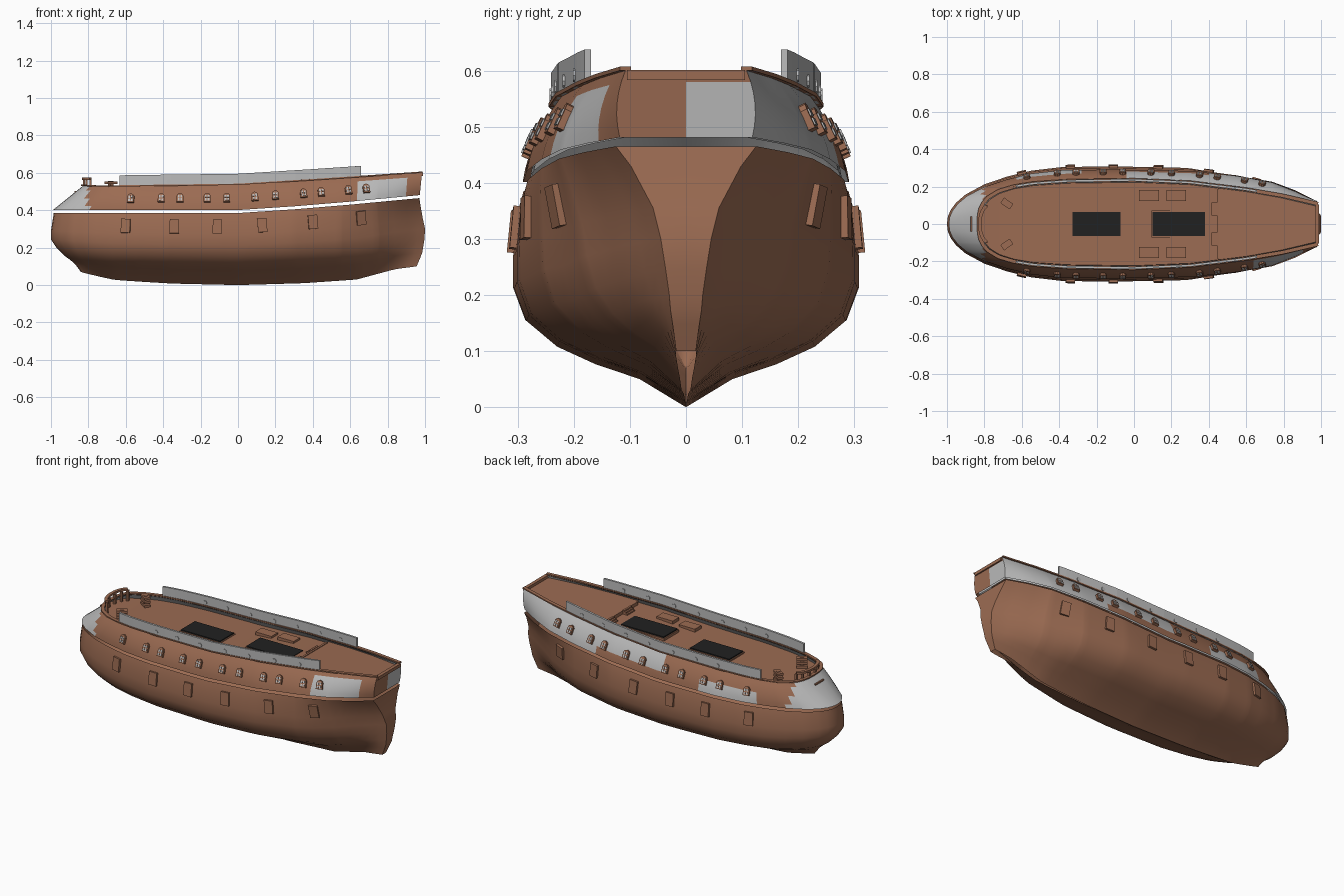
import bpy, bmesh, math
from mathutils import Matrix, Vector

if "Cube" in bpy.data.objects:
    bpy.data.objects.remove(bpy.data.objects["Cube"])


def mat(name, rgb):
    m = bpy.data.materials.new(name)
    m.diffuse_color = (*rgb, 1)
    m.use_nodes = True
    m.node_tree.nodes["Principled BSDF"].inputs["Base Color"].default_value = m.diffuse_color
    return m


BROWN = mat("brown timber", (0.33, 0.148, 0.085))
GREY = mat("light grey", (0.50, 0.50, 0.50))
BLACK = mat("hatch black", (0.015, 0.015, 0.015))


def interp(pts, x):
    if x <= pts[0][0]:
        return pts[0][1]
    for (a, p), (b, q) in zip(pts, pts[1:]):
        if x <= b:
            return p + (q - p) * (x - a) / (b - a)
    return pts[-1][1]


def finish(name, bm, mats, rule=None, smooth=True):
    bmesh.ops.remove_doubles(bm, verts=bm.verts, dist=0.0005)
    bmesh.ops.recalc_face_normals(bm, faces=bm.faces)
    me = bpy.data.meshes.new(name)
    if rule:
        for f in bm.faces:
            f.material_index = rule(f.calc_center_median())
    bm.to_mesh(me)
    bm.free()
    for m in mats:
        me.materials.append(m)
    ob = bpy.data.objects.new(name, me)
    bpy.context.collection.objects.link(ob)
    if smooth:
        bpy.ops.object.select_all(action='DESELECT')
        ob.select_set(True)
        bpy.context.view_layer.objects.active = ob
        bpy.ops.object.shade_smooth_by_angle(angle=math.radians(35))
    return ob


# Plan, sheer and section curves of the ship
PLAN = [(-1, 0), (-.995, .04), (-.98, .075), (-.95, .115), (-.9, .158), (-.8, .212), (-.68, .253),
        (-.55, .285), (-.38, .305), (-.1, .308), (.3, .30), (.55, .272), (.75, .235), (.88, .185), (1, .125)]
TOPPLAN = [(-1, 0), (-.995, .05), (-.98, .08), (-.95, .11), (-.9, .14), (-.8, .175), (-.68, .2), (-.55, .217),
           (-.35, .23), (0, .235), (.3, .222), (.6, .185), (.8, .152), (1, .108)]
KEEL = [(-1, .07), (-.85, .05), (-.7, .028), (-.35, .008), (0, 0), (.35, .01), (.64, .03), (.87, .085), (1, .1)]
WALE = [(-1, .385), (0, .385), (.3, .405), (.6, .43), (1, .465)]
TOP = [(-1, .53), (-.8, .525), (0, .535), (.4, .56), (1, .60)]
MID = [(0, 0), (.13, .27), (.2, .53), (.28, .75), (.4, .93), (.55, 1), (.7, 1), (.9, .975), (1, .94)]
STERN = [(0, .14), (.13, .19), (.2, .22), (.28, .24), (.4, .29), (.55, .36), (.7, .47), (.9, .78), (1, 1)]
BLEND = [(.25, 0), (.55, .1), (.75, .35), (.88, .65), (1, 1)]
BOWX = [(0, -.84), (.13, -.87), (.2, -.895), (.28, -.93), (.4, -.968), (.55, -1), (.7, -1), (.9, -.99), (1, -.985)]
STERNX = [(0, .955), (.13, .975), (.2, .985), (.4, .997), (.55, 1), (.7, .988), (.9, .975), (1, .97)]
XS = sorted({p[0] for p in PLAN} | {-1 + .04 * i for i in range(51)})


def shift(X, a, b):
    return X + (a + 1) * max(0, (-X - .4) / .6) ** 2 + (b - 1) * max(0, (X - .6) / .4)


def lower(X, t):
    k, w, s = interp(KEEL, X), interp(WALE, X), interp(BLEND, X)
    frac = (1 - s) * interp(MID, t) + s * interp(STERN, t)
    return Vector((shift(X, interp(BOWX, t), interp(STERNX, t)), interp(PLAN, X) * frac, k + (w - k) * t))


def upper(X, t, inset=0):
    z0, z1 = interp(WALE, X) + .016, interp(TOP, X)
    y = interp(PLAN, X) * .945 * (1 - t) + interp(TOPPLAN, X) * t
    y += .04 * t * (1 - t) * min(1, (X + 1) * 5)
    return Vector((shift(X, -.99 + .16 * t + inset, .972 + .012 * t - inset), max(0, y - inset), z0 + (z1 - z0) * t))


def loft(fn, ts, xs=XS, cap=True):
    bm = bmesh.new()
    for sy in (1, -1):
        g = [[bm.verts.new((p.x, p.y * sy, p.z)) for p in (fn(X, t) for t in ts)] for X in xs]
        for a, b in zip(g, g[1:]):
            for j in range(len(ts) - 1):
                bm.faces.new((a[j], a[j + 1], b[j + 1], b[j]))
        if cap:     # stern plate, one half each side
            mid = [bm.verts.new((v.co.x, 0, v.co.z)) for v in g[-1]]
            for j in range(len(ts) - 1):
                bm.faces.new((g[-1][j], g[-1][j + 1], mid[j + 1], mid[j]))
    return bm


def sweep(bm, pts, w, h):
    """Rectangular bar along a path: w inboard (both ways), h up."""
    rings = []
    for i, p in enumerate(pts):
        d = pts[min(i + 1, len(pts) - 1)] - pts[max(i - 1, 0)]
        n = Vector((-d.y, d.x, 0)).normalized() * w / 2
        rings.append([bm.verts.new(p + o) for o in (n, -n, -n + Vector((0, 0, h)), n + Vector((0, 0, h)))])
    for a, b in zip(rings, rings[1:]):
        for j in range(4):
            bm.faces.new((a[j], a[(j + 1) % 4], b[(j + 1) % 4], b[j]))
    bm.faces.new(rings[0])
    bm.faces.new(rings[-1])


def prism(bm, prof, z0, z1, M):
    a = [bm.verts.new(M @ Vector((x, y, z0))) for x, y in prof]
    b = [bm.verts.new(M @ Vector((x, y, z1))) for x, y in prof]
    bm.faces.new(a)
    bm.faces.new(b)
    for i in range(len(a)):
        j = (i + 1) % len(a)
        bm.faces.new((a[i], a[j], b[j], b[i]))


def rect(w, h, cx=0, cy=0):
    return [(cx - w / 2, cy - h / 2), (cx + w / 2, cy - h / 2), (cx + w / 2, cy + h / 2), (cx - w / 2, cy + h / 2)]


def box(bm, x, y, z, sx, sy, sz, turn=0):
    prism(bm, rect(sx, sy), 0, sz, Matrix.Translation((x, y, z)) @ Matrix.Rotation(turn, 4, 'Z'))


def frames(fn, X, t):
    """Surface frames on both sides: x along, y up, z outward."""
    p = fn(X, t)
    u = (fn(X + .02, t) - fn(X - .02, t)).normalized()
    v = (fn(X, t + .05) - fn(X, t - .05)).normalized()
    n = v.cross(u).normalized()
    v = u.cross(n).normalized()
    v = v if v.z > 0 else -v
    n = n if n.y > 0 else -n
    M = Matrix(((u.x, v.x, n.x, p.x), (u.y, v.y, n.y, p.y), (u.z, v.z, n.z, p.z), (0, 0, 0, 1)))
    return M, Matrix.Diagonal((1, -1, 1, 1)) @ M


# Lower hull
finish("lower_hull", loft(lower, [p[0] for p in MID]), [BROWN])


# Upper hull with grey nose and grey patches
def patches(c):
    X = c.x
    t = (c.z - interp(WALE, X)) / (interp(TOP, X) - interp(WALE, X))
    if X > .965:
        return int(c.y > 0 and t < .85)
    if X < -.8 or t < 0:
        return 1
    if c.y < 0:
        return int(.63 < X < .91 and .15 < t < .8)
    return int(X > .42 or (-.05 < X < .38 and t > .35) or (-.63 < X < -.27 and t < .6))


T = [0, .17, .33, .5, .67, .83, 1]
finish("upper_hull", loft(upper, T), [BROWN, GREY], patches)
finish("inner_lining", loft(lambda X, t: upper(X, t, .012), T), [GREY])


# Main deck and raised after deck
def deck(lift):
    def fn(X, t):
        p = upper(X, .78, .01)
        return Vector((p.x, p.y * t, interp(TOP, X) - .03 + lift))
    return fn


def deck_z(x):
    return interp(TOP, x) - .03


finish("main_deck", loft(deck(0), [0, 1], [X for X in XS if X < .5], False), [BROWN])
finish("after_deck", loft(deck(.015), [0, 1], [.45] + [X for X in XS if X > .45], False), [BROWN])

# Cap rail along the top of the hull
bm = bmesh.new()
for sy in (1, -1):
    S = Vector((1, sy, 1))
    sweep(bm, [upper(X, 1) * S for X in XS], .02, .007)
box(bm, .98, 0, .583, .02, .21, .018)
finish("cap_rail", bm, [BROWN], smooth=False)

# Tall grey side screens
bm = bmesh.new()
for sy in (1, -1):
    S = Vector((1, sy, 1))
    sweep(bm, [upper(-.665 + 1.325 * i / 30, 1) * S for i in range(31)], .012, .06)
finish("side_screens", bm, [GREY], smooth=False)

# Round bosses on the screens
bm = bmesh.new()
disc = [(.012 * math.cos(i * math.pi / 4), .012 * math.sin(i * math.pi / 4)) for i in range(8)]
for x in (-.37, -.23, -.08, .08, .23, .39, .54):
    p = upper(x, 1)
    for sy in (1, -1):
        M = Matrix.Translation((p.x, p.y * sy, p.z + .022)) @ Matrix.Rotation(math.pi / 2, 4, 'X')
        prism(bm, disc, -.009, .009, M)
finish("screen_bosses", bm, [GREY], smooth=False)

# Arched upper windows with grey panes
fr, pn = bmesh.new(), bmesh.new()
arch = [(-.018, -.024), (.018, -.024), (.018, .012), (.011, .022), (0, .026), (-.011, .022), (-.018, .012)]
for x in (-.58, -.41, -.31, -.165, -.06, .09, .2, .35, .445, .59, .69):
    for M in frames(upper, x, .48):
        prism(fr, arch, -.01, .012, M)
        for px in (-.007, .007):
            for py in (-.012, .006):
                prism(pn, rect(.009, .013, px, py), .008, .015, M)
finish("window_frames", fr, [BROWN], smooth=False)
finish("window_panes", pn, [GREY], smooth=False)

# Lower port lids
bm = bmesh.new()
for x in (-.6, -.34, -.11, .13, .4, .66):
    for M in frames(lower, x, .81):
        prism(bm, rect(.05, .075), -.01, .012, M)
finish("port_lids", bm, [BROWN], smooth=False)

# Hatches with low coamings
bm, rim = bmesh.new(), bmesh.new()
for x, w in ((-.2, .255), (.24, .28)):
    z = deck_z(x)
    box(rim, x, 0, z - .015, w + .012, .142, .02)
    box(bm, x, 0, z - .01, w, .13, .022)
finish("hatch_covers", bm, [BLACK], smooth=False)
finish("hatch_rims", rim, [BROWN], smooth=False)

# Deck lockers, ladders and break beam
bm = bmesh.new()
box(bm, .45, 0, deck_z(.45) - .005, .012, .37, .024)
for sy in (1, -1):
    for x in (.08, .225):
        box(bm, x, sy * .152, deck_z(x) - .005, .105, .06, .02)
    for i in range(3):
        box(bm, .42 + .01 * i, sy * .08, deck_z(.43), .012, .07, .008 + .008 * i)
    # stacked timbers near the bow
    for i in range(3):
        box(bm, -.68, sy * .11, deck_z(-.68) + .022 * i, .06, .035, .013, sy * -.6)
    box(bm, -.68, sy * .11, deck_z(-.68), .02, .02, .06, sy * -.6)
finish("deck_fittings", bm, [BROWN], smooth=False)

# Raised bow rail
bm = bmesh.new()
path = [Vector((-.775 - .05 * math.cos(a), .1 * math.sin(a), .562)) for a in
        [math.radians(-75 + 15 * i) for i in range(11)]]
sweep(bm, path, .018, .012)
for p in path[::2]:
    box(bm, p.x, p.y, .5, .012, .012, .064)
box(bm, -.87, 0, .495, .008, .08, .008)
finish("bow_rail", bm, [BROWN], smooth=False)
